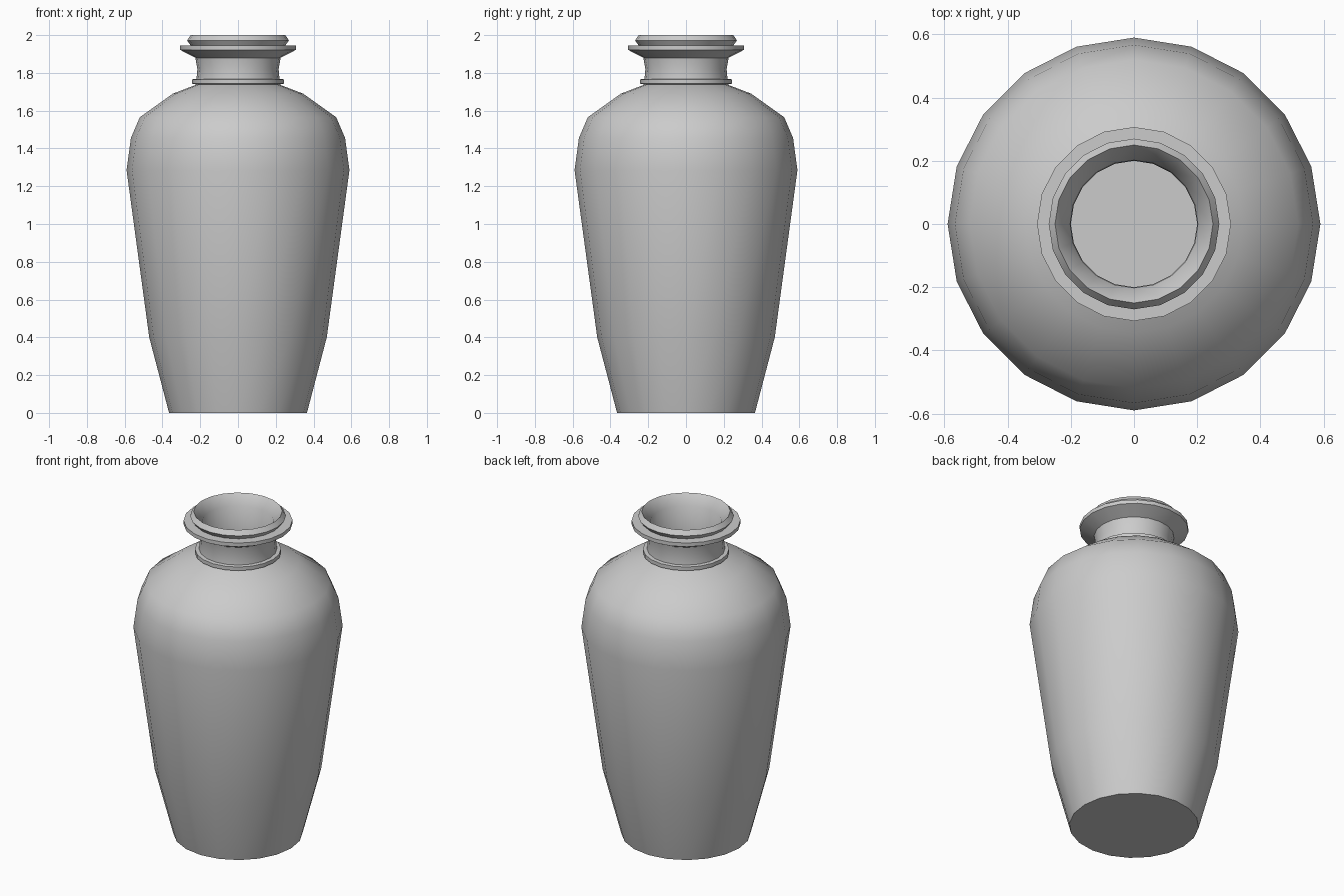
import bpy
import bmesh
import math

SEGMENTS = 20

cube = bpy.data.objects.get("Cube")
if cube:
    bpy.data.objects.remove(cube, do_unlink=True)

# One plain grey for the whole jar
grey = bpy.data.materials.new("pale_grey")
grey.use_nodes = True
colour = (0.6, 0.6, 0.6, 1)
grey.diffuse_color = colour
grey.node_tree.nodes["Principled BSDF"].inputs["Base Color"].default_value = colour


def lathe(name, profile):
    """Turn (radius, height) points around z; a radius of 0 closes the end."""
    bm = bmesh.new()
    verts = [bm.verts.new((r, 0, z)) for r, z in profile]
    edges = [bm.edges.new(pair) for pair in zip(verts, verts[1:])]
    bmesh.ops.spin(bm, geom=verts + edges, cent=(0, 0, 0), axis=(0, 0, 1),
                   angle=math.tau, steps=SEGMENTS, use_merge=True)
    bmesh.ops.remove_doubles(bm, verts=bm.verts, dist=0.0001)
    # profiles run from the bottom up outside and from the top down inside
    bm.normal_update()
    r0, z0 = profile[0]
    r1, z1 = profile[1]
    first = min(bm.faces, key=lambda f: abs(f.calc_center_median().z - (z0 + z1) / 2)
                + abs(f.calc_center_median().xy.length - (r0 + r1) / 2))
    centre = first.calc_center_median()
    radial = centre.xy.normalized()
    facing = first.normal.xy.dot(radial) * (z1 - z0) - first.normal.z * (r1 - r0)
    if facing < 0:
        bmesh.ops.reverse_faces(bm, faces=bm.faces)
    mesh = bpy.data.meshes.new(name)
    bm.to_mesh(mesh)
    bm.free()
    mesh.materials.append(grey)
    obj = bpy.data.objects.new(name, mesh)
    bpy.context.collection.objects.link(obj)
    bpy.ops.object.select_all(action="DESELECT")
    obj.select_set(True)
    bpy.context.view_layer.objects.active = obj
    bpy.ops.object.shade_smooth_by_angle(angle=math.radians(38))
    return obj


# Flat base, tapering belly and rounded shoulder
lathe("jar_body", [(0, 0), (0.365, 0), (0.47, 0.4), (0.59, 1.285),
                   (0.567, 1.455), (0.52, 1.565), (0.345, 1.69), (0.22, 1.738)])

# Thin ring where the neck meets the shoulder
lathe("neck_collar", [(0.22, 1.738), (0.243, 1.743), (0.243, 1.766), (0.22, 1.768)])

# Slightly waisted neck
lathe("neck", [(0.22, 1.768), (0.215, 1.82), (0.226, 1.88)])

# Flared flange with a bevelled lip above it
lathe("rim", [(0.226, 1.88), (0.307, 1.922), (0.307, 1.945), (0.25, 1.945),
              (0.27, 1.972), (0.25, 2.0)])

# Funnel mouth and hollow inside
lathe("inner_wall", [(0.25, 2.0), (0.202, 1.94), (0.2, 1.74), (0.335, 1.67),
                     (0.5, 1.55), (0.565, 1.285), (0.445, 0.4),
                     (0.345, 0.03), (0, 0.03)])
